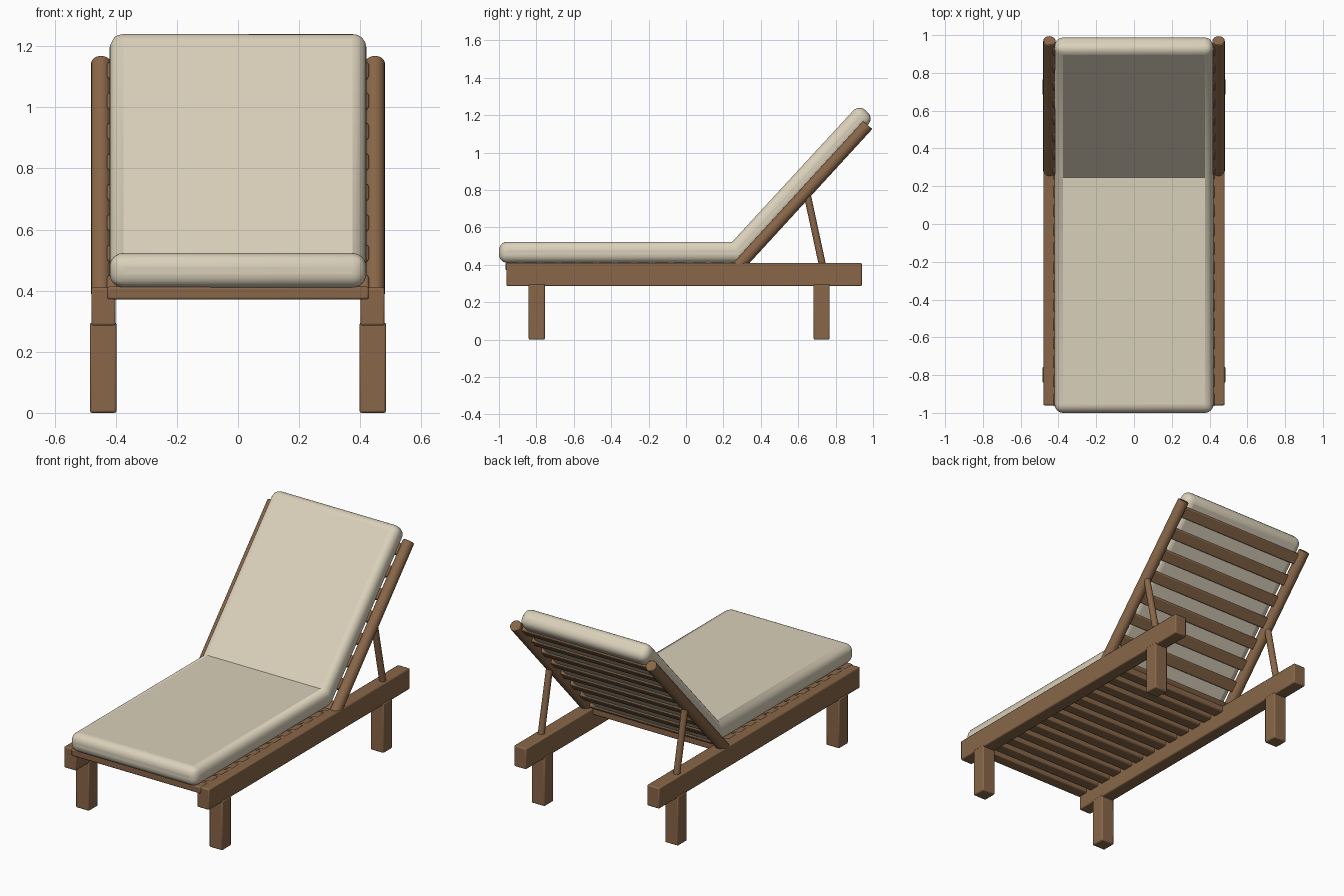
import bpy, bmesh, math
from mathutils import Vector, Matrix

cube = bpy.data.objects.get("Cube")
if cube:
    bpy.data.objects.remove(cube, do_unlink=True)


def material(name, rgb):
    m = bpy.data.materials.new(name)
    m.use_nodes = True
    m.diffuse_color = (*rgb, 1)
    m.node_tree.nodes["Principled BSDF"].inputs["Base Color"].default_value = (*rgb, 1)
    return m


WOOD = material("brown_wood", (0.25, 0.135, 0.066))
FABRIC = material("cream_fabric", (0.70, 0.63, 0.49))

# Reclined back frame: origin at the top of the side poles,
# "along" runs up the slope and "out" points towards the sitter
TILT = math.radians(47.5)
ALONG = Vector((0, math.cos(TILT), math.sin(TILT)))
OUT = Vector((0, -math.sin(TILT), math.cos(TILT)))
BACK_TOP = Vector((0, 0.965, 1.14))


def on_back(along, out=0, x=0):
    return BACK_TOP + ALONG * along + OUT * out + Vector((x, 0, 0))


def finish(bm, name, mat, bevel=0, segments=2):
    bmesh.ops.recalc_face_normals(bm, faces=bm.faces)
    mesh = bpy.data.meshes.new(name)
    bm.to_mesh(mesh)
    bm.free()
    obj = bpy.data.objects.new(name, mesh)
    bpy.context.collection.objects.link(obj)
    mesh.materials.append(mat)
    if bevel:
        mod = obj.modifiers.new("soft_edges", "BEVEL")
        mod.width = bevel
        mod.segments = segments
        mod.limit_method = "ANGLE"
        mod.angle_limit = math.radians(60)
    bpy.ops.object.select_all(action="DESELECT")
    obj.select_set(True)
    bpy.context.view_layer.objects.active = obj
    bpy.ops.object.shade_smooth_by_angle(angle=math.radians(40))
    return obj


def box(name, center, size, tilt=0, bevel=0.007):
    bm = bmesh.new()
    matrix = (Matrix.Translation(center) @ Matrix.Rotation(tilt, 4, "X")
              @ Matrix.Diagonal((*size, 1)))
    bmesh.ops.create_cube(bm, size=1, matrix=matrix)
    return finish(bm, name, WOOD, bevel)


def rod(name, start, end, radius):
    bm = bmesh.new()
    axis = end - start
    matrix = (Matrix.Translation((start + end) / 2)
              @ axis.to_track_quat("Z", "Y").to_matrix().to_4x4())
    bmesh.ops.create_cone(bm, cap_ends=True, segments=24, radius1=radius,
                          radius2=radius, depth=axis.length, matrix=matrix)
    return finish(bm, name, WOOD, 0.004)


# Side rails, legs, back poles and struts on both sides
for side, s in (("left", 1), ("right", -1)):
    box(side + "_rail", (s * 0.44, -0.01, 0.348), (0.08, 1.9, 0.125))
    for end, y in (("front", -0.798), ("rear", 0.725)):
        box(f"{end}_{side}_leg", (s * 0.441, y, 0.148), (0.087, 0.086, 0.296))
    x = s * 0.448
    rod(side + "_back_pole", on_back(-1.02, 0, x), on_back(0.01, 0, x), 0.0325)
    rod(side + "_strut", Vector((x, 0.731, 0.39)), Vector((x, 0.645, 0.79)), 0.019)

# Seat slats
for i in range(13):
    box(f"seat_slat_{i + 1}", (0, -0.93 + i * 0.1, 0.392), (0.856, 0.07, 0.042))

# Back slats
for i in range(8):
    box(f"back_slat_{i + 1}", on_back(-0.995 + i * 0.135, 0.012), (0.856, 0.066, 0.04), TILT)

# Cushion: a slab folded at a mitred crease
profile = [((-1, 0.41), (-1, 0.523)),
           ((0.296, 0.41), (0.247, 0.523)),
           (on_back(0.06).yz, on_back(0.06, 0.109).yz)]
bm = bmesh.new()
rings = []
for low, high in profile:
    rings.append([bm.verts.new((x, *p)) for x, p in
                  ((-0.42, low), (0.42, low), (0.42, high), (-0.42, high))])
for a, b in zip(rings, rings[1:]):
    for k in range(4):
        n = (k + 1) % 4
        bm.faces.new((a[k], a[n], b[n], b[k]))
bm.faces.new(rings[0])
bm.faces.new(rings[-1])
finish(bm, "cushion", FABRIC, 0.045, 6)
